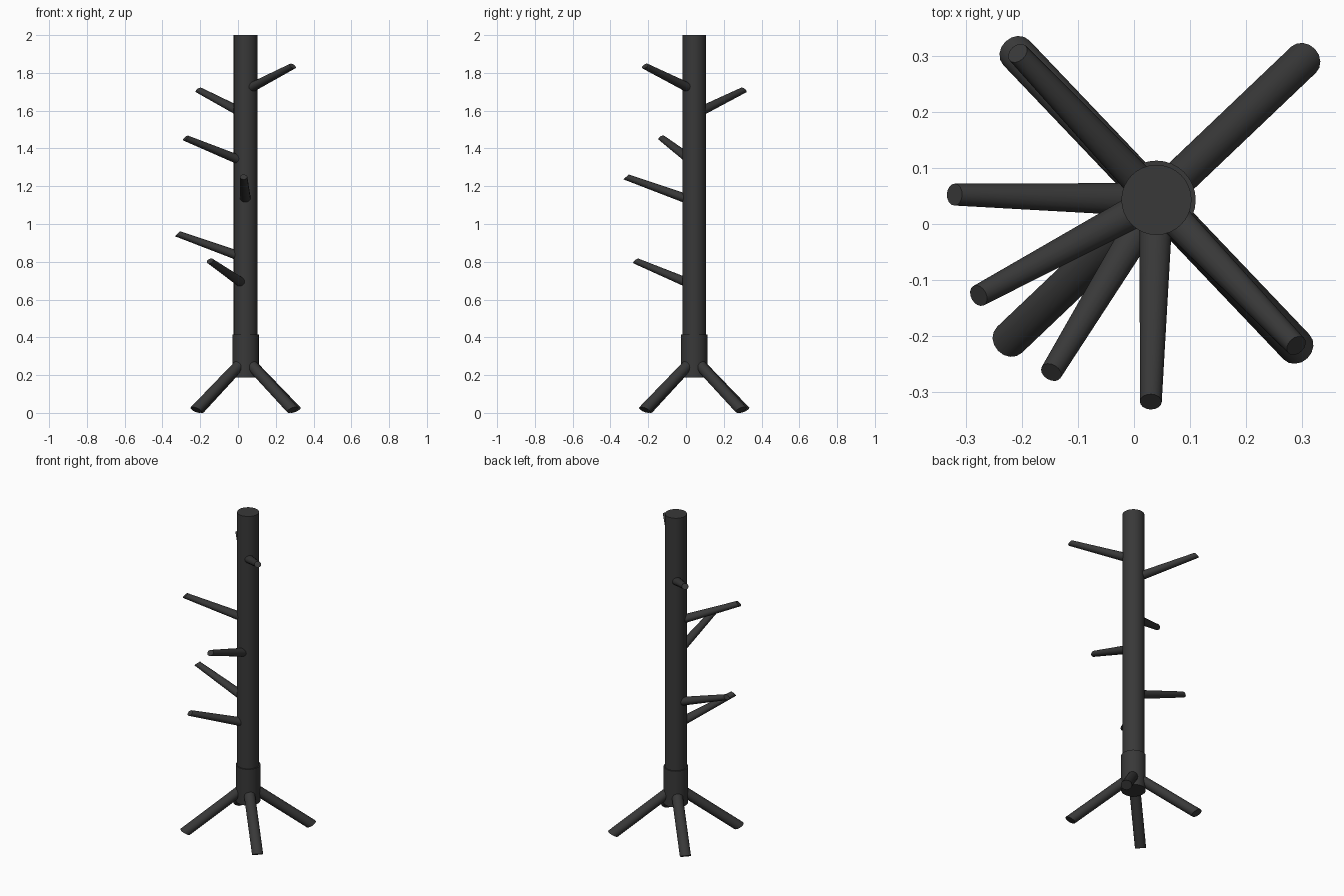
import bpy, bmesh, math
from mathutils import Vector

if "Cube" in bpy.data.objects:
    bpy.data.objects.remove(bpy.data.objects["Cube"])

CX, CY = 0.04, 0.043          # trunk axis
mat = bpy.data.materials.new("dark_grey")
mat.diffuse_color = (0.04, 0.04, 0.04, 1)
mat.use_nodes = True
mat.node_tree.nodes["Principled BSDF"].inputs["Base Color"].default_value = mat.diffuse_color


def finish(ob):
    ob.data.materials.append(mat)
    bpy.ops.object.select_all(action='DESELECT')
    ob.select_set(True)
    bpy.context.view_layer.objects.active = ob
    bpy.ops.object.shade_smooth_by_angle(angle=math.radians(35))


def post(name, r, z0, z1, sides=32):
    bpy.ops.mesh.primitive_cylinder_add(vertices=sides, radius=r, depth=z1 - z0,
                                        location=(CX, CY, (z0 + z1) / 2))
    ob = bpy.context.object
    ob.name = name
    finish(ob)


def limb(name, angle, start, end, rings, sides=16):
    """Slanted rod: start/end are (radial, z); rings are (side, radial, rise) half-axes."""
    a = math.radians(angle)
    out = Vector((math.cos(a), math.sin(a), 0))
    side = Vector((-math.sin(a), math.cos(a), 0))
    up = Vector((0, 0, 1))
    bm = bmesh.new()
    loops = []
    for (rad, z), (s, d, h) in zip((start, end), rings):
        c = Vector((CX, CY, z)) + out * rad
        loops.append([bm.verts.new(c + side * s * math.cos(t) + (out * d + up * h) * math.sin(t))
                      for t in (2 * math.pi * i / sides for i in range(sides))])
    for i in range(sides):
        j = (i + 1) % sides
        bm.faces.new((loops[0][i], loops[0][j], loops[1][j], loops[1][i]))
    for loop in loops:
        bm.faces.new(loop)
    bmesh.ops.recalc_face_normals(bm, faces=bm.faces)
    me = bpy.data.meshes.new(name)
    bm.to_mesh(me)
    bm.free()
    ob = bpy.data.objects.new(name, me)
    bpy.context.collection.objects.link(ob)
    finish(ob)


# Trunk and base collar
post("trunk", 0.0625, 0.30, 2.0)
post("base_collar", 0.07, 0.188, 0.415)

# Four splayed legs
foot = (0.032, 0.028, 0.016)
for k in range(4):
    limb(f"leg_{k + 1}", 43.6 + 90 * k, (0.03, 0.265), (0.362, 0.016), (foot, foot))

# Tapered hooks: direction in degrees, tip height
hooks = [(178.5, 0.948), (208.3, 1.455), (238.6, 0.804),
         (268.4, 1.249), (313.8, 1.836), (133.4, 1.709)]
for k, (angle, z) in enumerate(hooks):
    limb(f"hook_{k + 1}", angle, (0.02, z - 0.122), (0.36, z),
         ((0.0295, -0.0205, 0.0195), (0.0195, -0.0137, 0.013)))
